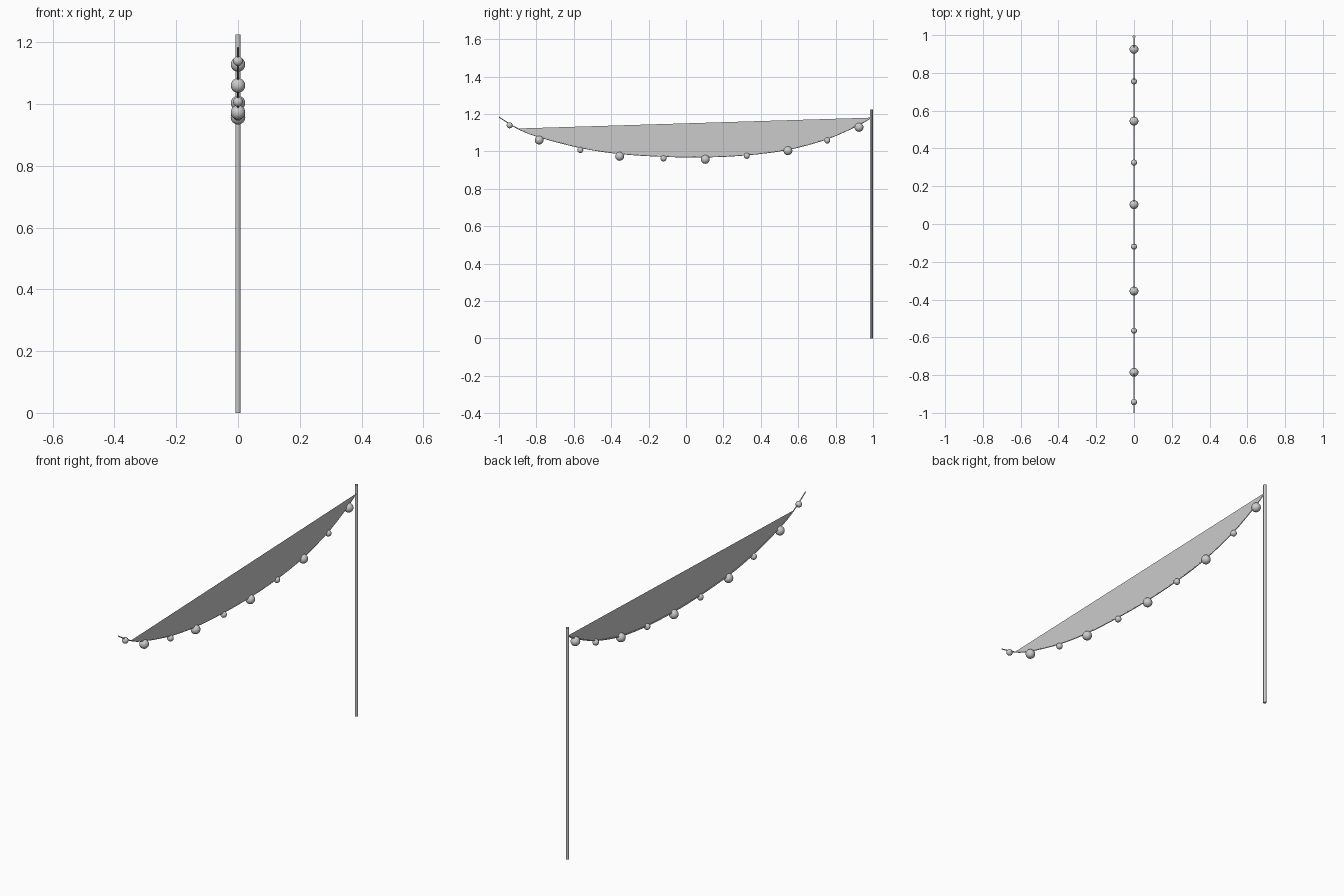
import bpy
from mathutils import Vector

if "Cube" in bpy.data.objects:
    bpy.data.objects.remove(bpy.data.objects["Cube"])

# Cable path as (y, z), hung between the far end and the pole
PATH = [(-1.0, 1.183), (-0.9, 1.122), (-0.785, 1.077), (-0.565, 1.02), (-0.355, 0.988),
        (-0.12, 0.973), (0.1, 0.97), (0.325, 0.981), (0.545, 1.01), (0.755, 1.067),
        (0.925, 1.142), (0.988, 1.18)]


def smooth_path(pts, steps=4):
    p = [Vector((0, y, z)) for y, z in pts]
    p = [2 * p[0] - p[1]] + p + [2 * p[-1] - p[-2]]
    out = []
    for a, b, c, d in zip(p, p[1:], p[2:], p[3:]):
        for i in range(steps):
            t = i / steps
            out.append(0.5 * (2 * b + (c - a) * t + (2 * a - 5 * b + 4 * c - d) * t ** 2
                              + (3 * b - a - 3 * c + d) * t ** 3))
    return out + [p[-2]]


cable_pts = smooth_path(PATH)

# Cable
curve = bpy.data.curves.new("cable", 'CURVE')
curve.dimensions = '3D'
curve.bevel_depth = 0.003
curve.bevel_resolution = 1
curve.use_fill_caps = True
spline = curve.splines.new('POLY')
spline.points.add(len(cable_pts) - 1)
for sp, co in zip(spline.points, cable_pts):
    sp.co = (*co, 1)
bpy.context.collection.objects.link(bpy.data.objects.new("cable", curve))

# Flat sheet between the cable and the straight line above it
edge = [Vector((0.002, p.y, p.z)) for p in cable_pts if p.y > -0.901]
mesh = bpy.data.meshes.new("sheet")
mesh.from_pydata(edge, [], [list(range(len(edge)))])
bpy.context.collection.objects.link(bpy.data.objects.new("sheet", mesh))

# Pole
bpy.ops.mesh.primitive_cylinder_add(vertices=12, radius=0.008, depth=1.225,
                                    location=(0, 0.991, 0.6125))
bpy.context.object.name = "pole"
bpy.ops.object.shade_smooth_by_angle()

# Bulbs, alternating large and small
BULBS = [(0.925, 1.128), (0.755, 1.058), (0.545, 1.003), (0.325, 0.976), (0.103, 0.957),
         (-0.12, 0.962), (-0.355, 0.973), (-0.565, 1.007), (-0.785, 1.06), (-0.943, 1.139)]
for i, (y, z) in enumerate(BULBS):
    bpy.ops.mesh.primitive_uv_sphere_add(segments=20, ring_count=12,
                                         radius=0.016 if i % 2 else 0.0235, location=(0, y, z))
    bpy.context.object.name = f"bulb_{i + 1}"
    bpy.ops.object.shade_smooth()
